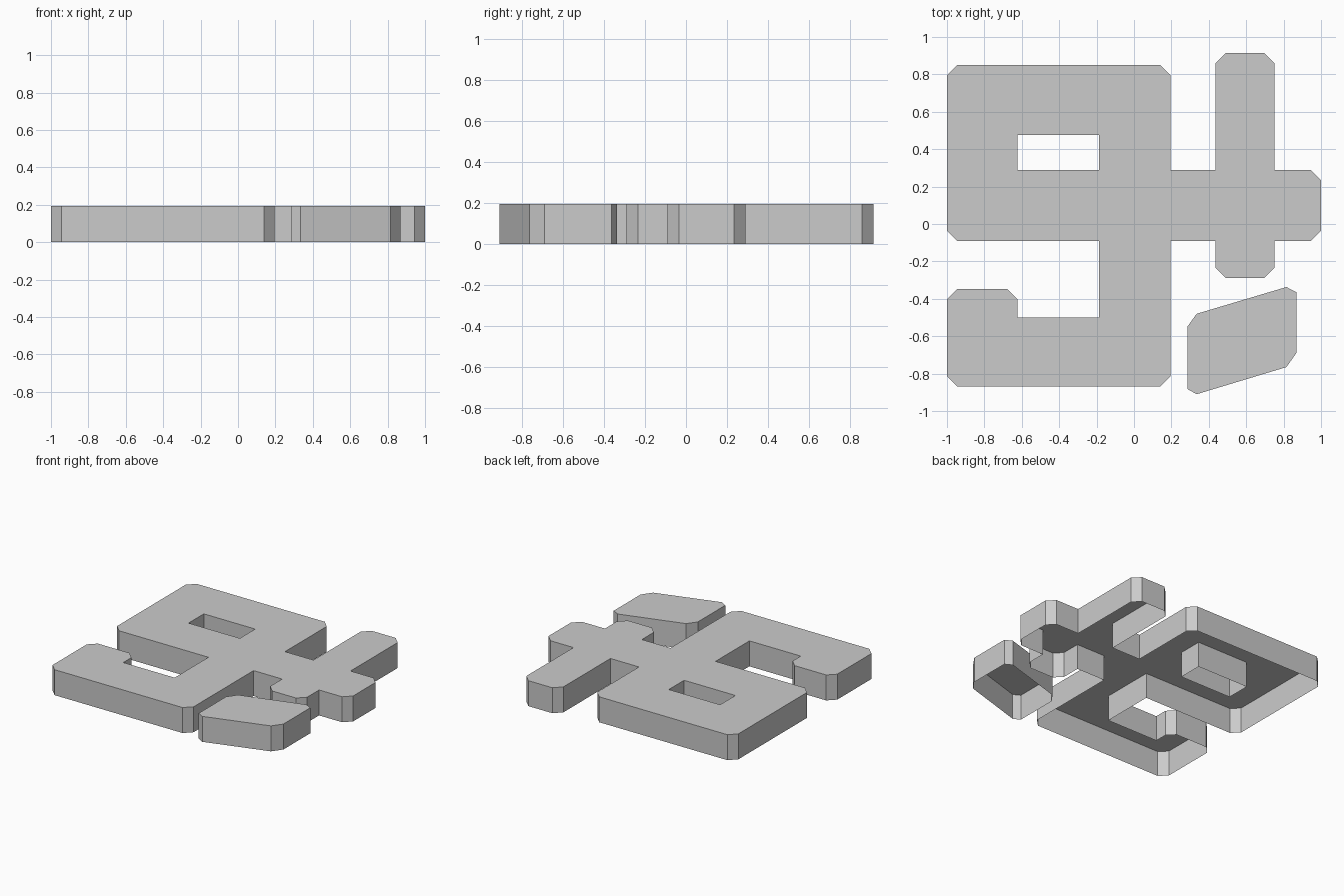
import bpy
import bmesh
from mathutils import Vector

HEIGHT = 0.195
CHAMFER = 0.055

cube = bpy.data.objects.get("Cube")
if cube:
    bpy.data.objects.remove(cube)

grey = bpy.data.materials.new("plain grey")
grey.use_nodes = True
grey.diffuse_color = (0.6, 0.6, 0.6, 1)
grey.node_tree.nodes["Principled BSDF"].inputs["Base Color"].default_value = grey.diffuse_color


def chamfered(corners):
    """Cut the outward corners of a clockwise outline; inward ones stay square."""
    points = []
    for i, corner in enumerate(corners):
        p = Vector(corner)
        back = (Vector(corners[i - 1]) - p).normalized()
        ahead = (Vector(corners[(i + 1) % len(corners)]) - p).normalized()
        if back.cross(ahead) > 0:
            points += [p + back * CHAMFER, p + ahead * CHAMFER]
        else:
            points.append(p)
    return points


def open_slab(name, loops):
    """Flat top with walls hanging from every loop, open underneath."""
    bm = bmesh.new()
    rim = []
    for loop in loops:
        top = [bm.verts.new((x, y, HEIGHT)) for x, y in loop]
        rim += [bm.edges.new((top[i - 1], top[i])) for i in range(len(top))]
        low = [bm.verts.new((x, y, 0)) for x, y in loop]
        for i in range(len(top)):
            bm.faces.new((top[i - 1], top[i], low[i], low[i - 1]))
    cap = bmesh.ops.triangle_fill(bm, edges=rim, use_beauty=True, normal=(0, 0, 1))
    for face in cap["geom"]:
        if isinstance(face, bmesh.types.BMFace):
            face.normal_update()
            if face.normal.z < 0:
                face.normal_flip()
    mesh = bpy.data.meshes.new(name)
    bm.to_mesh(mesh)
    bm.free()
    mesh.materials.append(grey)
    obj = bpy.data.objects.new(name, mesh)
    bpy.context.collection.objects.link(obj)


# Main slab: ring, hook below it, crossbar and upright post
L, R = -1.0, 0.195            # sides of the ring and hook
IN_L, IN_R = -0.622, -0.187   # sides of the openings
POST_L, POST_R = 0.437, 0.75
BAR_LOW, BAR_TOP = -0.09, 0.29
outline = [
    (L, 0.85), (R, 0.85), (R, BAR_TOP), (POST_L, BAR_TOP),
    (POST_L, 0.915), (POST_R, 0.915), (POST_R, BAR_TOP), (1, BAR_TOP),
    (1, BAR_LOW), (POST_R, BAR_LOW), (POST_R, -0.29), (POST_L, -0.29),
    (POST_L, BAR_LOW), (R, BAR_LOW), (R, -0.87), (L, -0.87),
    (L, -0.347), (IN_L, -0.347), (IN_L, -0.5), (IN_R, -0.5),
    (IN_R, BAR_LOW), (L, BAR_LOW),
]
# Rectangular opening, wound the other way
window = [(IN_L, BAR_TOP), (IN_R, BAR_TOP), (IN_R, 0.475), (IN_L, 0.475)]
open_slab("main_slab", [chamfered(outline), window])

# Separate slanted block
slanted = [
    (0.285, -0.55), (0.335, -0.48), (0.815, -0.337), (0.868, -0.365),
    (0.868, -0.69), (0.815, -0.765), (0.335, -0.91), (0.285, -0.882),
]
open_slab("slanted_block", [slanted])
